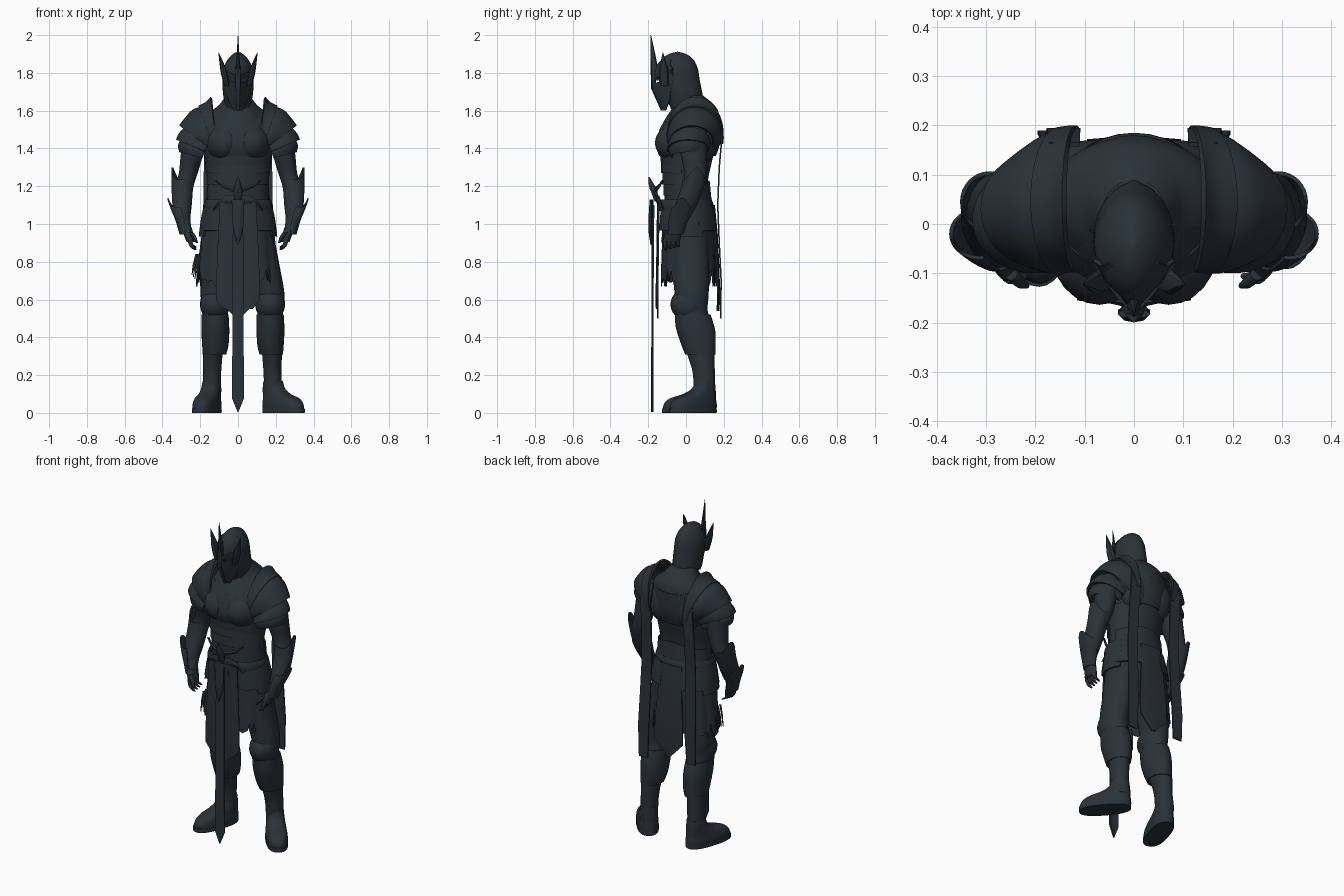
import bpy, bmesh, math, random
from mathutils import Vector

random.seed(4)
steel = bpy.data.materials.new("dark blue steel")
steel.diffuse_color = (0.022, 0.032, 0.041, 1)


def sheet(name, grid, closed=False, cap=False, thick=0.0, holes=()):
    """Skin a grid of points; optionally wrap, cap, pierce and thicken it."""
    bm = bmesh.new()
    rows = [[bm.verts.new(p) for p in row] for row in grid]
    n = len(rows[0])
    for r in range(len(rows) - 1):
        for c in range(n if closed else n - 1):
            if (r, c) not in holes:
                d = (c + 1) % n
                bm.faces.new((rows[r][c], rows[r][d], rows[r + 1][d], rows[r + 1][c]))
    if cap:
        bm.faces.new(rows[0])
        bm.faces.new(rows[-1])
    bmesh.ops.remove_doubles(bm, verts=bm.verts, dist=0.0002)
    bmesh.ops.recalc_face_normals(bm, faces=bm.faces)
    if thick:
        bmesh.ops.solidify(bm, geom=bm.faces[:], thickness=thick)
        bmesh.ops.recalc_face_normals(bm, faces=bm.faces)
    me = bpy.data.meshes.new(name)
    bm.to_mesh(me)
    bm.free()
    me.materials.append(steel)
    me.shade_smooth()
    me.set_sharp_from_angle(angle=math.radians(38))
    ob = bpy.data.objects.new(name, me)
    bpy.context.collection.objects.link(ob)
    return ob


def spline(rows, k=4):
    """Catmull-Rom through tuples."""
    out = []
    for i in range(len(rows) - 1):
        p = [rows[max(0, min(len(rows) - 1, i + j))] for j in (-1, 0, 1, 2)]
        for s in range(k):
            t = s / k
            out.append(tuple(0.5 * (2 * b + (c - a) * t + (2 * a - 5 * b + 4 * c - d) * t * t
                                    + (3 * b - a - 3 * c + d) * t ** 3) for a, b, c, d in zip(*p)))
    return out + [tuple(rows[-1])]


def loft(name, rings, s=1, arc=None, thick=0.0, n=32, peak=None, power=1.0):
    """Rings (x, y, z, rx, ry), angle 0 outwards. peak=(angle, height) raises the last ring."""
    rings = spline(rings)
    a0, a1 = arc or (0, 360)
    cnt = n if not arc else n + 1
    grid = []
    for i, (x, y, z, rx, ry) in enumerate(rings):
        row = []
        for j in range(cnt):
            a = math.radians(a0 + (a1 - a0) * j / n)
            c, q = math.cos(a), math.sin(a)
            lift = 0
            if peak:
                lift = peak[1] * max(0, math.cos(a - math.radians(peak[0]))) ** 4 * i / (len(rings) - 1)
            row.append((s * (x + rx * math.copysign(abs(c) ** power, c)),
                        y + ry * math.copysign(abs(q) ** power, q), z + lift))
        grid.append(row)
    return sheet(name, grid, closed=not arc, cap=not arc and not thick, thick=thick)


def ball(name, c, r, s=1):
    rings = [(c[0], c[1], c[2] - r[2] * math.cos(math.pi * i / 8), r[0] * math.sin(math.pi * i / 8) + 1e-3,
              r[1] * math.sin(math.pi * i / 8) + 1e-3) for i in range(9)]
    return loft(name, rings, s, n=24)


def ribbon(name, pts, across=(1, 0, 0), thick=0.008, ridge=0.0, s=1):
    """Strip through points (x, y, z, half width), with an optional raised mid line."""
    v = Vector(across)
    grid = []
    for x, y, z, w in pts:
        p = Vector((x, y, z))
        row = [p - v * w, p + Vector((0, -ridge, 0)), p + v * w]
        grid.append([(s * q.x, q.y, q.z) for q in row])
    return sheet(name, grid, thick=thick)


# torso, breastplate and collar
loft("torso", [(0, .02, .93, .17, .13), (0, .01, 1.05, .17, .125), (0, 0, 1.2, .16, .115),
               (0, 0, 1.3, .172, .13), (0, .01, 1.42, .183, .15), (0, .025, 1.5, .193, .15),
               (0, .05, 1.58, .16, .125), (0, .05, 1.63, .1, .1), (0, .02, 1.68, .065, .07)])
loft("breastplate", [(0, .008, 1.36, .18, .15), (0, .01, 1.42, .19, .168), (0, .022, 1.5, .196, .162),
                     (0, .04, 1.56, .17, .145)], thick=.008, n=48, power=1.08)
loft("collar", [(0, .03, 1.53, .17, .155), (0, .04, 1.58, .135, .135), (0, .045, 1.62, .105, .11)], thick=.01)
for i in range(3):
    z = 1.15 + i * .06
    loft(f"belly_lame_{i}", [(0, 0, z, .164 + .004 * i, .12 + .006 * i), (0, 0, z + .065, .162 + .004 * i, .118 + .006 * i)],
         thick=.006, arc=(-170, -10), peak=(-90, .03))
loft("back_lame", [(0, .01, 1.13, .17, .125), (0, .01, 1.2, .166, .115)], thick=.006, arc=(10, 170), peak=(90, .03))
loft("belt", [(0, 0, 1.07, .18, .145), (0, 0, 1.1, .183, .146), (0, 0, 1.13, .174, .136)], thick=.008)
for s, side in ((1, "right"), (-1, "left")):
    ball(f"{side}_chest_plate", (.07, -.045, 1.43), (.1, .118, .1), s)
    ball(f"{side}_shoulder_blade", (.085, .09, 1.45), (.09, .08, .12), s)

# hooded helmet
loft("hood", [(0, .0, 1.6, .06, .075), (0, -.013, 1.68, .078, .098), (0, -.033, 1.75, .082, .107),
              (0, -.045, 1.82, .078, .108), (0, -.045, 1.87, .055, .085), (0, -.045, 1.9, .026, .045),
              (0, -.045, 1.912, .002, .002)], power=1.08)
ribbon("hood_ridge", [(0, -.06, 1.906, .012), (0, -.01, 1.9, .012), (0, .035, 1.86, .014), (0, .06, 1.8, .014),
                      (0, .073, 1.74, .014), (0, .085, 1.68, .012)], ridge=-.004, thick=.006)

# face mask: wedge with eye slits and a tapering jaw
mask = []
for z, w, yc, ys in ((1.6, .022, -.122, -.11), (1.65, .05, -.152, -.09), (1.72, .073, -.18, -.075),
                     (1.745, .078, -.181, -.07), (1.77, .082, -.178, -.07), (1.81, .084, -.172, -.075),
                     (1.845, .068, -.155, -.085), (1.875, .05, -.125, -.08)):
    mask.append([(w * u, yc + (ys - yc) * abs(u) ** 1.2, z + .018 * abs(u) * (1.7 < z < 1.83))
                 for u in (-1, -.8, -.55, -.2, 0, .2, .55, .8, 1)])
sheet("face_mask", mask, thick=.008, holes={(3, 1), (3, 2), (3, 5), (3, 6)})
ribbon("nose_ridge", [(0, -.13, 1.6, .008), (0, -.183, 1.72, .012), (0, -.181, 1.82, .014)], ridge=.003, thick=.006)
loft("crown_spike", [(0, -.165, 1.76, .016, .02), (0, -.168, 1.82, .013, .02), (0, -.176, 1.9, .007, .013),
                     (0, -.186, 2.0, .001, .001)], n=8)

for s, side in ((1, "right"), (-1, "left")):
    loft(f"{side}_crown_spike", [(.06, -.115, 1.73, .014, .022), (.074, -.118, 1.8, .017, .026),
                                 (.089, -.12, 1.86, .01, .014), (.103, -.122, 1.908, .001, .001)], s, n=8)
    ribbon(f"{side}_mask_brow", [(.006, -.182, 1.775, .008), (.045, -.137, 1.79, .009), (.084, -.08, 1.81, .009)],
           across=(0, 0, 1), s=s, thick=.007)

    # layered pauldrons: arches (x, z, tilt, height, centre y, half depth)
    lames = [[(.118, 1.47, 8, .205, .05, .15), (.13, 1.465, 12, .186, .05, .15), (.15, 1.46, 20, .176, .047, .15)],
             [(.148, 1.46, 17, .168, .047, .146), (.165, 1.455, 27, .168, .042, .143), (.178, 1.44, 40, .16, .036, .132),
              (.19, 1.43, 53, .152, .03, .117)],
             [(.185, 1.43, 50, .128, .022, .11), (.2, 1.41, 60, .133, .015, .112), (.2, 1.395, 68, .138, .01, .11)],
             [(.2, 1.4, 66, .115, .01, .1), (.205, 1.38, 72, .118, .01, .1), (.21, 1.355, 76, .104, .01, .092)]]
    for i, arches in enumerate(lames):
        grid = []
        for x, z, tilt, h, cy, ry in spline(arches, 3):
            f = math.radians(tilt)
            row = []
            for j in range(25):
                t = math.radians(-12 + 204 * j / 24)
                u = h * math.copysign(abs(math.sin(t)) ** .95, math.sin(t))
                row.append((s * (x + math.sin(f) * u), cy + ry * math.cos(t), z + math.cos(f) * u))
            grid.append(row)
        sheet(f"{side}_pauldron_lame_{i}", grid, thick=.012)

    # arm, bracer, cuff
    loft(f"{side}_arm", [(.225, .04, 1.5, .06, .07), (.242, .04, 1.38, .06, .07), (.263, .05, 1.27, .05, .058),
                         (.285, .04, 1.2, .05, .056), (.295, 0, 1.1, .045, .048), (.28, -.045, 1.0, .03, .036),
                         (.27, -.06, .96, .03, .038)], s)
    loft(f"{side}_bracer", [(.293, -.03, 1.03, .04, .05), (.297, .0, 1.1, .052, .058), (.295, .03, 1.18, .056, .06),
                            (.293, .045, 1.235, .06, .062)], s, thick=.008, peak=(10, .065))
    loft(f"{side}_cuff", [(.278, -.055, .945, .032, .042), (.287, -.045, 1.0, .043, .05),
                          (.3, -.03, 1.05, .056, .056), (.315, -.02, 1.09, .06, .052)], s, thick=.008,
         arc=(-100, 100), peak=(0, .045))
    # hand
    loft(f"{side}_palm", [(.27, -.06, .98, .025, .034), (.26, -.07, .94, .026, .044), (.25, -.075, .905, .022, .042)], s, n=16)
    for i in range(4):
        y = -.108 + .022 * i
        loft(f"{side}_finger_{i}", [(.255, y, .925, .013, .012), (.25, y - .003, .895, .012, .011),
                                    (.237, y, .872 + .004 * i, .011, .01), (.222, y + .002, .862 + .005 * i, .006, .006)], s, n=10)
    loft(f"{side}_thumb", [(.25, -.1, .955, .014, .014), (.232, -.118, .93, .012, .012), (.218, -.125, .9, .006, .006)], s, n=10)

    # hip plates and long ribbons down the back
    for i, (a, b, drop) in enumerate(((-70, -18, .0), (-28, 30, .03), (22, 72, .0))):
        loft(f"{side}_hip_plate_{i}", [(0, .01, .965 - drop, .208, .16), (0, .008, 1.03, .196, .155),
                                       (0, .005, 1.1, .18, .145)], s, arc=(a, b), thick=.01, n=12)
    end = .5 if s > 0 else .54
    ribbon(f"{side}_back_ribbon", [(.14, .165, 1.58, .03), (.143, .195, 1.47, .034), (.147, .18, 1.3, .034),
                                   (.15, .172, 1.1, .034), (.155, .18, .9, .035), (.16, .19, .7, .036),
                                   (.163, .187, end, .03)], s=s)

# ragged skirt
n = 90
skirt = [[], [], [], []]
for j in range(n):
    a = 2 * math.pi * j / n
    fold = 1 + .025 * math.sin(a * 13)
    low = random.choice((.67, .69, .7, .71, .76))
    for row, (z, rx, ry) in zip(skirt, ((1.07, .172, .135), (.95, .192, .142), (.8, .208 * fold, .145 * fold),
                                        (low, .218 * fold, .148 * fold))):
        row.append((rx * math.cos(a), .015 + ry * math.sin(a), z))
sheet("ragged_skirt", skirt, closed=True, thick=.006)
for i in range(3):
    ribbon(f"torn_strand_{i}", [(-.208 - .006 * i, -.04 + .03 * i, .84, .006), (-.22 - .008 * i, -.04 + .03 * i, .78, .005),
                                (-.228 - .008 * i, -.04 + .03 * i, .71 + .01 * i, .002)], thick=.003)

# front and back tabards
for s, side in ((1, "right"), (-1, "left")):
    ribbon(f"{side}_front_tabard", [(.066, -.148, 1.11, .03), (.07, -.15, .9, .037), (.073, -.154, .7, .042),
                                    (.074, -.155, .6, .042), (.054, -.154, .55, .025)], s=s, ridge=.006)
ribbon("middle_front_tabard", [(0, -.15, 1.12, .035), (0, -.152, .8, .05), (0, -.155, .57, .08), (0, -.153, .5, .01)])
ribbon("back_tabard", [(0, .145, 1.1, .07), (0, .16, .95, .08), (0, .17, .75, .095), (0, .172, .63, .095),
                       (0, .17, .54, .01)], ridge=-.008)

# belt ornament and hanging sword
loft("ornament_crest", [(0, -.155, 1.12, .014, .012), (0, -.165, 1.16, .024, .016), (0, -.18, 1.2, .018, .016),
                        (0, -.197, 1.25, .003, .003)], n=12)
for s, side in ((1, "right"), (-1, "left")):
    ribbon(f"{side}_ornament_wing", [(.005, -.165, 1.18, .018), (.05, -.155, 1.19, .012), (.09, -.14, 1.205, .009),
                                     (.12, -.125, 1.23, .003)], across=(0, 0, 1), thick=.01, ridge=.006, s=s)
    ribbon(f"{side}_belt_wing", [(.002, -.155, 1.13, .022), (.06, -.15, 1.135, .018), (.105, -.138, 1.11, .012),
                                 (.13, -.125, 1.075, .004)], across=(0, 0, 1), thick=.01, ridge=.006, s=s)
loft("scabbard_mount", [(0, -.182, 1.13, .034, .01), (0, -.185, 1.06, .03, .012), (0, -.187, .97, .026, .012),
                        (0, -.185, .89, .002, .003)], n=8)
ribbon("sword_blade", [(0, -.175, 1.1, .027), (0, -.178, .9, .028), (0, -.18, .34, .03), (0, -.18, .08, .033),
                       (0, -.18, .005, .003)], ridge=.004, thick=.008)

# legs: hip, knee, calf and ankle x, and foot turn
for s, side, hx, kx, cx, ax, turn in ((1, "right", .1, .17, .172, .186, 40), (-1, "left", .095, .122, .12, .14, 17)):
    loft(f"{side}_leg", [(hx, .02, .97, .085, .1), ((hx + kx) / 2, .025, .78, .085, .098), (kx, .03, .63, .076, .09),
                         (kx, .035, .54, .068, .08), (cx, .05, .44, .066, .09), (ax - .006, .08, .3, .05, .07),
                         (ax, .1, .17, .042, .052), (ax, .1, .08, .048, .055)], s)
    loft(f"{side}_greave", [(cx + .004, .075, .31, .062, .08), (cx, .065, .36, .07, .092), (cx, .05, .44, .074, .104),
                            (kx, .035, .52, .072, .095)], s, thick=.008, peak=(-90, .02))
    loft(f"{side}_shin_guard", [(ax, .098, .1, .05, .056), (ax - .003, .095, .2, .047, .058),
                                (ax - .006, .082, .32, .053, .068)], s, thick=.006)
    ball(f"{side}_knee_cop", (kx, .015, .575), (.078, .096, .088), s)
    # boot: rings along the foot, then turned outwards at the ankle
    for part, rings in (("boot", [(0, -.083, .01, .06, .145), (0, -.081, .045, .061, .144), (0, -.068, .075, .057, .127),
                                  (0, -.03, .1, .053, .088), (0, -.006, .13, .05, .062), (0, 0, .17, .045, .052)]),
                        ("sole", [(0, -.086, 0, .062, .148), (0, -.086, .01, .063, .149), (0, -.086, .024, .062, .148)])):
        ob = loft(f"{side}_{part}", rings, s, power=.8)
        ob.location = (s * ax, .1, 0)
        ob.rotation_euler.z = s * math.radians(turn)
